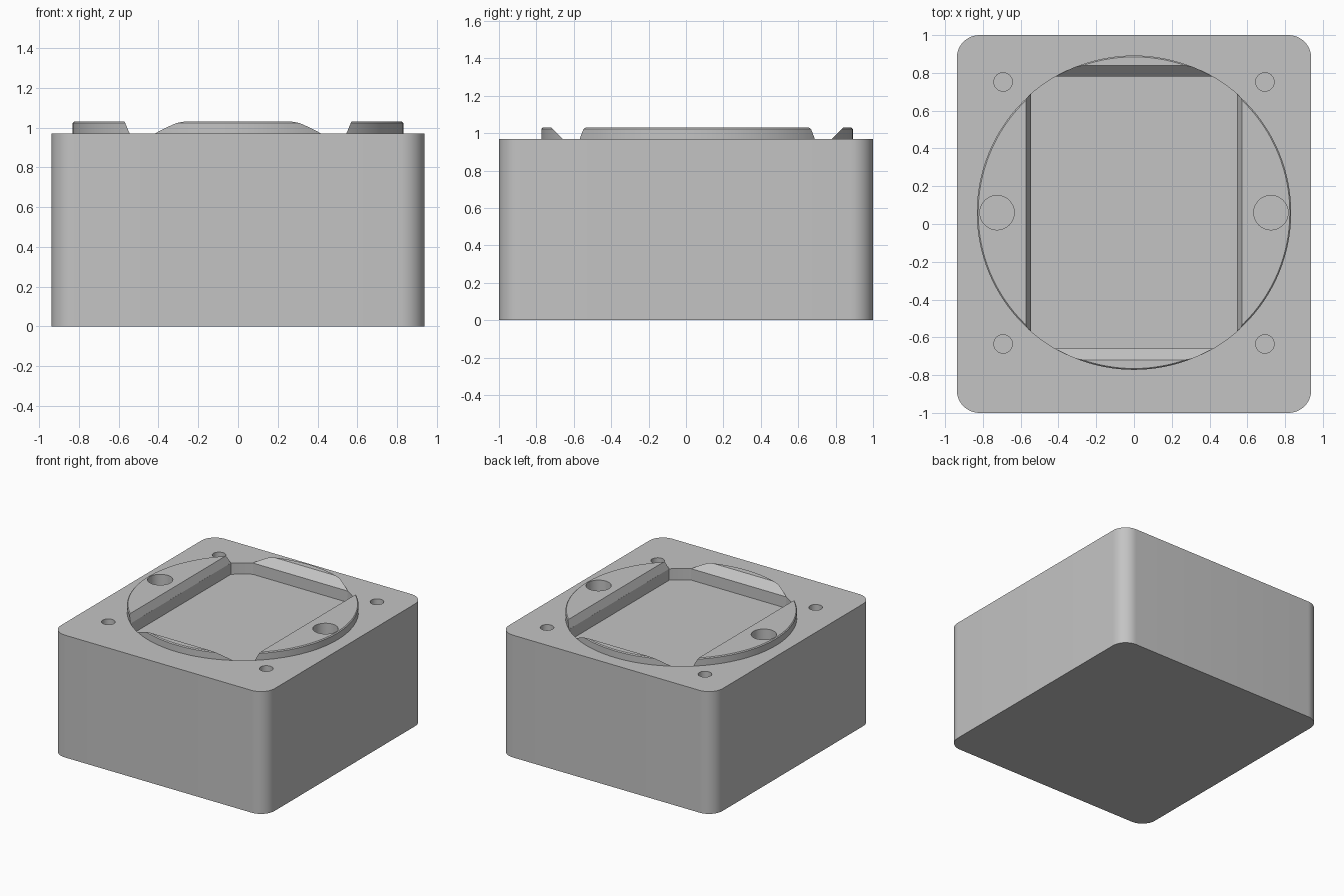
import bpy, bmesh, math
from mathutils import Matrix

if "Cube" in bpy.data.objects:
    bpy.data.objects.remove(bpy.data.objects["Cube"])

GREY = (0.55, 0.55, 0.55, 1)
grey = bpy.data.materials.new("plain grey")
grey.use_nodes = True
grey.diffuse_color = GREY
grey.node_tree.nodes["Principled BSDF"].inputs["Base Color"].default_value = GREY

TOP, RIM_TOP, FLOOR = 0.97, 1.03, 0.88
RADIUS, CENTRE_Y = 0.832, 0.06


def make(name, bm):
    bmesh.ops.recalc_face_normals(bm, faces=bm.faces)
    mesh = bpy.data.meshes.new(name)
    bm.to_mesh(mesh)
    bm.free()
    mesh.materials.append(grey)
    ob = bpy.data.objects.new(name, mesh)
    bpy.context.collection.objects.link(ob)
    return ob


def add_cylinder(bm, r, x, y, z0, z1, sides=48):
    at = Matrix.Translation((x, y, (z0 + z1) / 2))
    bmesh.ops.create_cone(bm, cap_ends=True, segments=sides, radius1=r,
                          radius2=r, depth=z1 - z0, matrix=at)


def block(name, hx, hy, y, z0, z1, grow=0.0, grow_y=0.0):
    """Box whose top is wider than its bottom by the grow amounts."""
    bm = bmesh.new()
    bmesh.ops.create_cube(bm, size=2)
    for v in bm.verts:
        up = v.co.z > 0
        v.co = (v.co.x * (hx + grow * up), y + v.co.y * (hy + grow_y * up),
                z1 if up else z0)
    return make(name, bm)


def boolean(ob, cutter, operation="DIFFERENCE"):
    mod = ob.modifiers.new(cutter.name, "BOOLEAN")
    mod.operation, mod.object, mod.solver = operation, cutter, "EXACT"
    cutter.hide_render = True
    cutter.hide_set(True)


# Rounded body
body = block("body", 0.938, 1.0, 0, 0, TOP)
bm = bmesh.new()
bm.from_mesh(body.data)
upright = [e for e in bm.edges if abs(e.verts[0].co.z - e.verts[1].co.z) > 0.5]
bmesh.ops.bevel(bm, geom=upright, offset=0.12, segments=12, profile=0.5,
                affect="EDGES")
bm.to_mesh(body.data)
bm.free()

# Raised ring with a fine top chamfer
bm = bmesh.new()
add_cylinder(bm, RADIUS, 0, CENTRE_Y, TOP, RIM_TOP, 128)
rim_edges = [e for e in bm.edges if all(v.co.z > RIM_TOP - 0.001 for v in e.verts)]
bmesh.ops.bevel(bm, geom=rim_edges, offset=0.007, segments=1, affect="EDGES")
ring = make("raised_ring", bm)

# Sloped opening that leaves four segments of the ring
boolean(ring, block("opening_cutter", 0.537, 0.70, CENTRE_Y, TOP - 0.02,
                    RIM_TOP + 0.02, 0.042, 0.10))

# Shallow pocket: a rectangle with its corners trimmed by the ring circle
pocket = block("pocket_cutter", 0.545, 0.72, CENTRE_Y, FLOOR, TOP + 0.1)
bm = bmesh.new()
add_cylinder(bm, RADIUS, 0, CENTRE_Y, FLOOR - 0.1, TOP + 0.2, 128)
boolean(pocket, make("pocket_trim", bm), "INTERSECT")
boolean(body, pocket)

# Screw holes in the corners and larger holes through the ring
bm = bmesh.new()
for x in (-1, 1):
    for y in (0.752, -0.635):
        add_cylinder(bm, 0.049, x * 0.693, y, TOP - 0.3, TOP + 0.2)
    add_cylinder(bm, 0.091, x * 0.725, CENTRE_Y, TOP - 0.3, TOP + 0.2)
holes = make("hole_cutter", bm)
boolean(body, holes)
boolean(ring, holes)

# Bake the cuts and shade smoothly with sharp edges
cutters = [o for o in bpy.data.objects if o.hide_render]
for ob in (body, ring):
    bpy.ops.object.select_all(action="DESELECT")
    bpy.context.view_layer.objects.active = ob
    ob.select_set(True)
    for mod in list(ob.modifiers):
        bpy.ops.object.modifier_apply(modifier=mod.name)
    bpy.ops.object.shade_smooth_by_angle(angle=math.radians(25))
for ob in cutters:
    bpy.data.objects.remove(ob)
